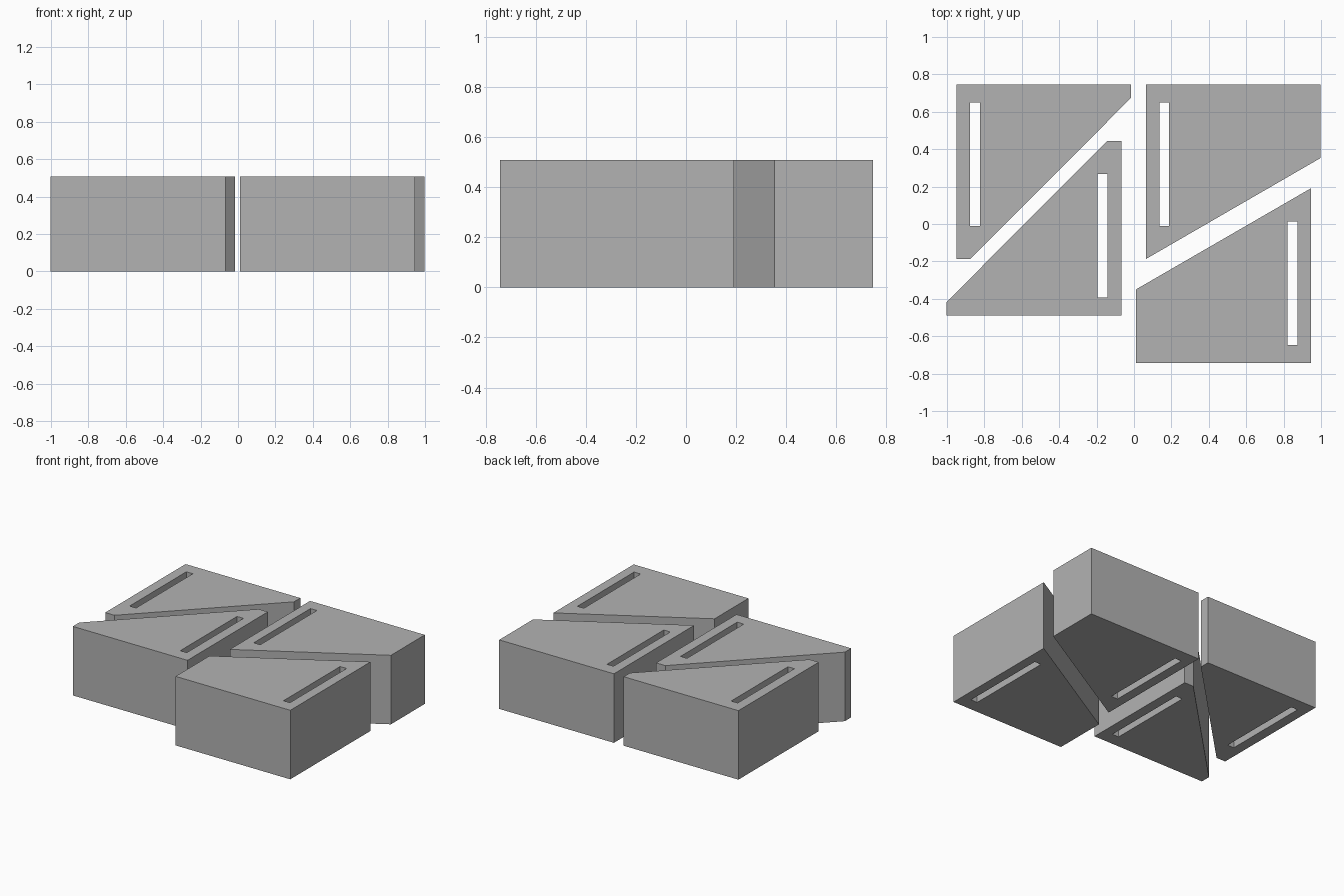
import bpy
import bmesh

if "Cube" in bpy.data.objects:
    bpy.data.objects.remove(bpy.data.objects["Cube"], do_unlink=True)

HEIGHT = 0.508
SLOT_SIZE = (0.053, 0.66)

grey = bpy.data.materials.new("plain grey")
grey.use_nodes = True
colour = (0.45, 0.45, 0.45, 1)
grey.diffuse_color = colour
grey.node_tree.nodes["Principled BSDF"].inputs["Base Color"].default_value = colour


def slotted_block(name, outline, slot_corner):
    """Extrude an outline with a rectangular slot running right through it."""
    x, y = slot_corner
    w, d = SLOT_SIZE
    slot = [(x, y), (x + w, y), (x + w, y + d), (x, y + d)]
    bm = bmesh.new()
    edges = []
    for loop in (outline, slot):
        verts = [bm.verts.new((px, py, 0)) for px, py in loop]
        edges += [bm.edges.new((a, b)) for a, b in zip(verts, verts[1:] + verts[:1])]
    bmesh.ops.triangle_fill(bm, edges=edges, use_beauty=True, normal=(0, 0, 1))
    top = bmesh.ops.extrude_face_region(bm, geom=bm.faces[:], use_keep_orig=True)
    top_verts = [g for g in top["geom"] if isinstance(g, bmesh.types.BMVert)]
    bmesh.ops.translate(bm, verts=top_verts, vec=(0, 0, HEIGHT))
    bmesh.ops.recalc_face_normals(bm, faces=bm.faces[:])
    mesh = bpy.data.meshes.new(name)
    bm.to_mesh(mesh)
    bm.free()
    mesh.materials.append(grey)
    obj = bpy.data.objects.new(name, mesh)
    bpy.context.collection.objects.link(obj)


def block_pair(name, outline, slot_corner, corner_sum):
    """A block and its partner, turned half round to face it."""
    sx, sy = corner_sum
    slotted_block(name + "_back", outline, slot_corner)
    turned = [(sx - x, sy - y) for x, y in outline]
    turned_slot = (sx - slot_corner[0] - SLOT_SIZE[0], sy - slot_corner[1] - SLOT_SIZE[1])
    slotted_block(name + "_front", turned, turned_slot)


# Steep wedges with blunted tips
block_pair(
    "steep_wedge",
    [(-0.95, 0.747), (-0.016, 0.747), (-0.016, 0.674), (-0.875, -0.187), (-0.95, -0.187)],
    (-0.876, -0.01), (-1.018, 0.257))

# Shallow wedges
block_pair(
    "shallow_wedge",
    [(0.064, 0.747), (0.998, 0.747), (0.998, 0.353), (0.064, -0.187)],
    (0.135, -0.01), (1.01, 0.004))
